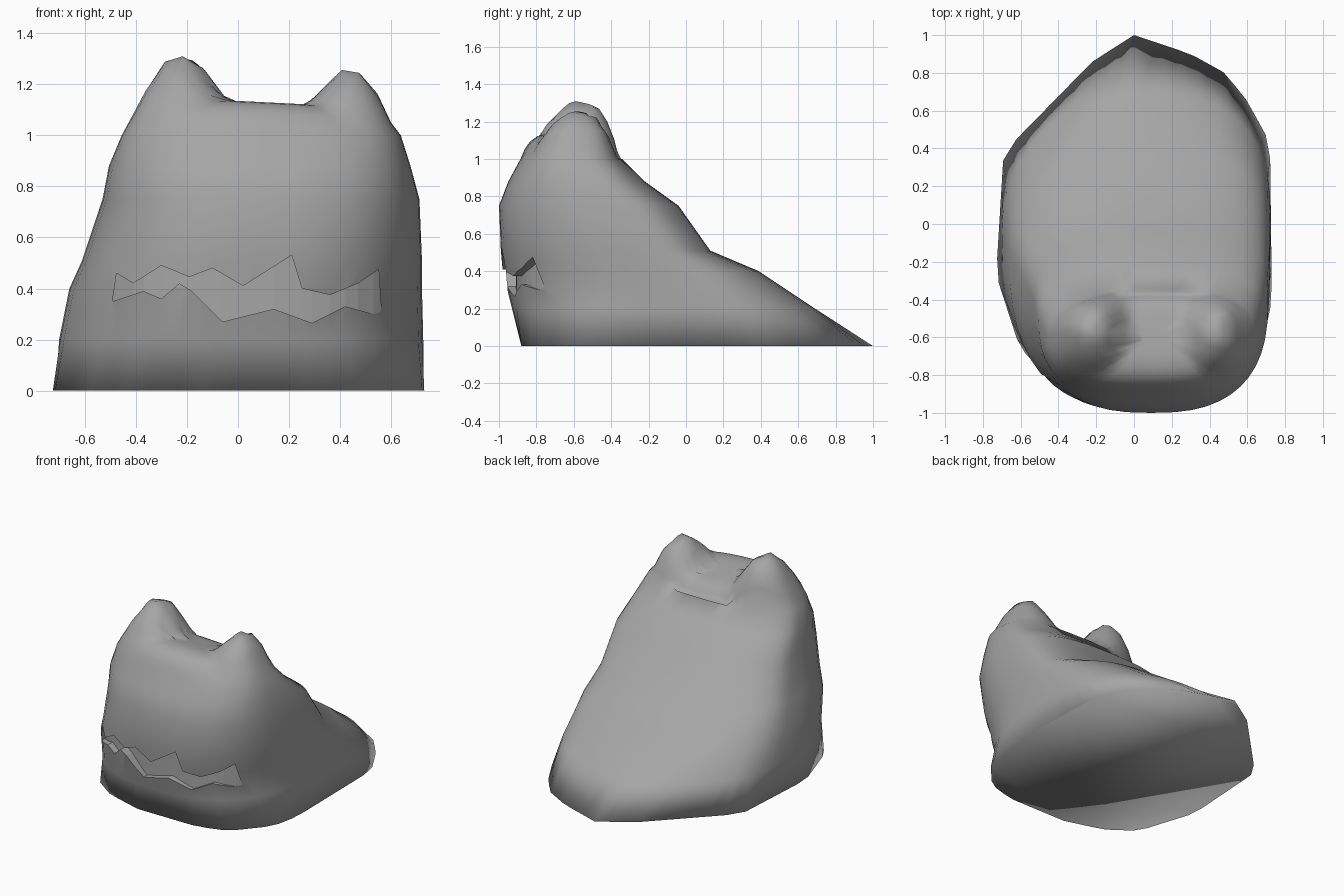
import bpy, bmesh, math
from mathutils import Vector
from mathutils.geometry import intersect_line_line_2d

cube = bpy.data.objects.get("Cube")
if cube:
    bpy.data.objects.remove(cube, do_unlink=True)

GREY = (0.38, 0.38, 0.38, 1)
grey = bpy.data.materials.new("mid grey")
grey.use_nodes = True
grey.diffuse_color = GREY
grey.node_tree.nodes["Principled BSDF"].inputs["Base Color"].default_value = GREY

SIDES = 48
FRONT = 2.6


def make_object(name, bm, smooth):
    bmesh.ops.recalc_face_normals(bm, faces=bm.faces)
    for f in bm.faces:
        f.smooth = smooth
    mesh = bpy.data.meshes.new(name)
    bm.to_mesh(mesh)
    bm.free()
    mesh.materials.append(grey)
    obj = bpy.data.objects.new(name, mesh)
    bpy.context.collection.objects.link(obj)
    return obj


def power(v, n):
    return math.copysign(abs(v) ** (2 / n), v)


def outline(xl, xr, front, back, mid, n_back):
    """Squarish oval: separate front and back halves, tapered more at the back of -x."""
    pts = []
    for i in range(SIDES):
        t = 2 * math.pi * i / SIDES
        c, s = math.cos(t), math.sin(t)
        n = FRONT
        if s > 0:
            n = n_back if c > 0 else n_back - 0.8
        depth = back - mid if s > 0 else mid - front
        pts.append(Vector(((xl + xr) / 2 + (xr - xl) / 2 * power(c, n),
                           mid + depth * power(s, n))))
    return pts


def snap_to_polygon(pts, corners):
    """Move each point along its ray from the origin onto the polygon."""
    sides = [(Vector(a), Vector(b)) for a, b in zip(corners, corners[1:] + corners[:1])]
    result = []
    for p in pts:
        hits = [intersect_line_line_2d(Vector((0, 0)), p * 3, a, b) for a, b in sides]
        result.append(next(h for h in hits if h))
    return result


def ear(x, y, cx, cy, height, outer, inner, ry):
    """Blunt tent-shaped rise around an ear centre."""
    rx = outer if (x - cx) * cx > 0 else inner
    d = math.hypot((x - cx) / rx, (y - cy) / ry)
    return height * min(1, max(0, 1.4 * (1 - d)))


# Angular footprint with a blunt point at the back
footprint = [(0.73, -0.4), (0.72, 0.43), (0.6, 0.65), (0.48, 0.8), (0.3, 0.9), (0, 1),
             (-0.22, 0.86), (-0.69, 0.38), (-0.73, -0.27), (-0.6, -0.67), (-0.42, -0.8),
             (-0.15, -0.88), (0.3, -0.88), (0.5, -0.82), (0.69, -0.6)]

# Body levels: height, left, right, front, back, widest y, back squareness
levels = [
    (0.2, -0.70, 0.725, -0.93, 0.69, -0.03, 2.8),
    (0.4, -0.66, 0.72, -0.98, 0.39, -0.15, 3),
    (0.51, -0.61, 0.72, -0.99, 0.13, -0.25, 3),
    (0.75, -0.53, 0.71, -1.0, -0.04, -0.4, 3),
    (0.88, -0.505, 0.675, -0.95, -0.22, -0.5, 3),
    (1.0, -0.455, 0.637, -0.885, -0.34, -0.58, 3),
]

bm = bmesh.new()
foot = snap_to_polygon(outline(-0.73, 0.73, -0.88, 1, 0, 2.5), footprint)
rings = [[bm.verts.new((p.x, p.y, 0)) for p in foot]]
for z, *shape in levels:
    rings.append([bm.verts.new((p.x, p.y, z)) for p in outline(*shape)])

# Crown sloping to the back, with two raised ears
rim = outline(*levels[-1][1:])
centre = Vector((0.1, -0.6))
for s in (0.93, 0.83, 0.7, 0.57, 0.43, 0.28, 0.12):
    ring = []
    for p in rim:
        q = centre + (p - centre) * s
        z = 1.0 + 0.13 * (1 - s ** 6) - 0.05 * (q.x - 0.1) - 0.2 * max(0, q.y + 0.7)
        z += ear(q.x, q.y, -0.22, -0.53, 0.19, 0.22, 0.2, 0.27)
        z += ear(q.x, q.y, 0.46, -0.55, 0.17, 0.18, 0.21, 0.26)
        ring.append(bm.verts.new((q.x, q.y, z)))
    rings.append(ring)

for a, b in zip(rings, rings[1:]):
    for i in range(SIDES):
        j = (i + 1) % SIDES
        bm.faces.new((a[i], a[j], b[j], b[i]))
bm.faces.new(rings[0])
bm.faces.new(rings[-1])
body = make_object("body", bm, True)

# Jagged mouth, cut to follow the curve of the face
upper = [(-0.49, 0.36), (-0.475, 0.46), (-0.41, 0.42), (-0.30, 0.49), (-0.19, 0.445),
         (-0.1, 0.48), (0.02, 0.41), (0.21, 0.53), (0.25, 0.40), (0.36, 0.375),
         (0.47, 0.42), (0.55, 0.475), (0.56, 0.32)]
lower = [(-0.49, 0.35), (-0.37, 0.39), (-0.30, 0.36), (-0.23, 0.42), (-0.18, 0.39),
         (-0.06, 0.27), (0.14, 0.32), (0.29, 0.265), (0.42, 0.33), (0.53, 0.30), (0.56, 0.31)]


def height_at(line, x):
    for (x0, z0), (x1, z1) in zip(line, line[1:]):
        if x <= x1:
            return z0 + (z1 - z0) * (x - x0) / (x1 - x0)
    return line[-1][1]


def face_y(x):
    _, xl, xr, front, _, mid, _ = levels[1]
    u = abs(x - (xl + xr) / 2) / ((xr - xl) / 2)
    return mid - (mid - front) * (1 - u ** FRONT) ** (1 / FRONT)


bm = bmesh.new()
sections = []
for x in sorted({p[0] for p in upper + lower}):
    lo, hi = height_at(lower, x), height_at(upper, x)
    inner = face_y(x) + 0.07 - 0.12 * x * x
    sections.append([bm.verts.new(c) for c in
                     ((x, -1.2, lo), (x, inner, lo), (x, inner, hi), (x, -1.2, hi))])
for a, b in zip(sections, sections[1:]):
    for i in range(4):
        j = (i + 1) % 4
        bm.faces.new((a[i], a[j], b[j], b[i]))
bm.faces.new(sections[0])
bm.faces.new(sections[-1])
bmesh.ops.triangulate(bm, faces=bm.faces)
cutter = make_object("mouth_cutter", bm, False)
cutter.hide_render = True

cut = body.modifiers.new("mouth", "BOOLEAN")
cut.operation = "DIFFERENCE"
cut.solver = "EXACT"
cut.object = cutter
bpy.context.view_layer.objects.active = body
bpy.ops.object.modifier_apply(modifier=cut.name)
bpy.data.objects.remove(cutter, do_unlink=True)
